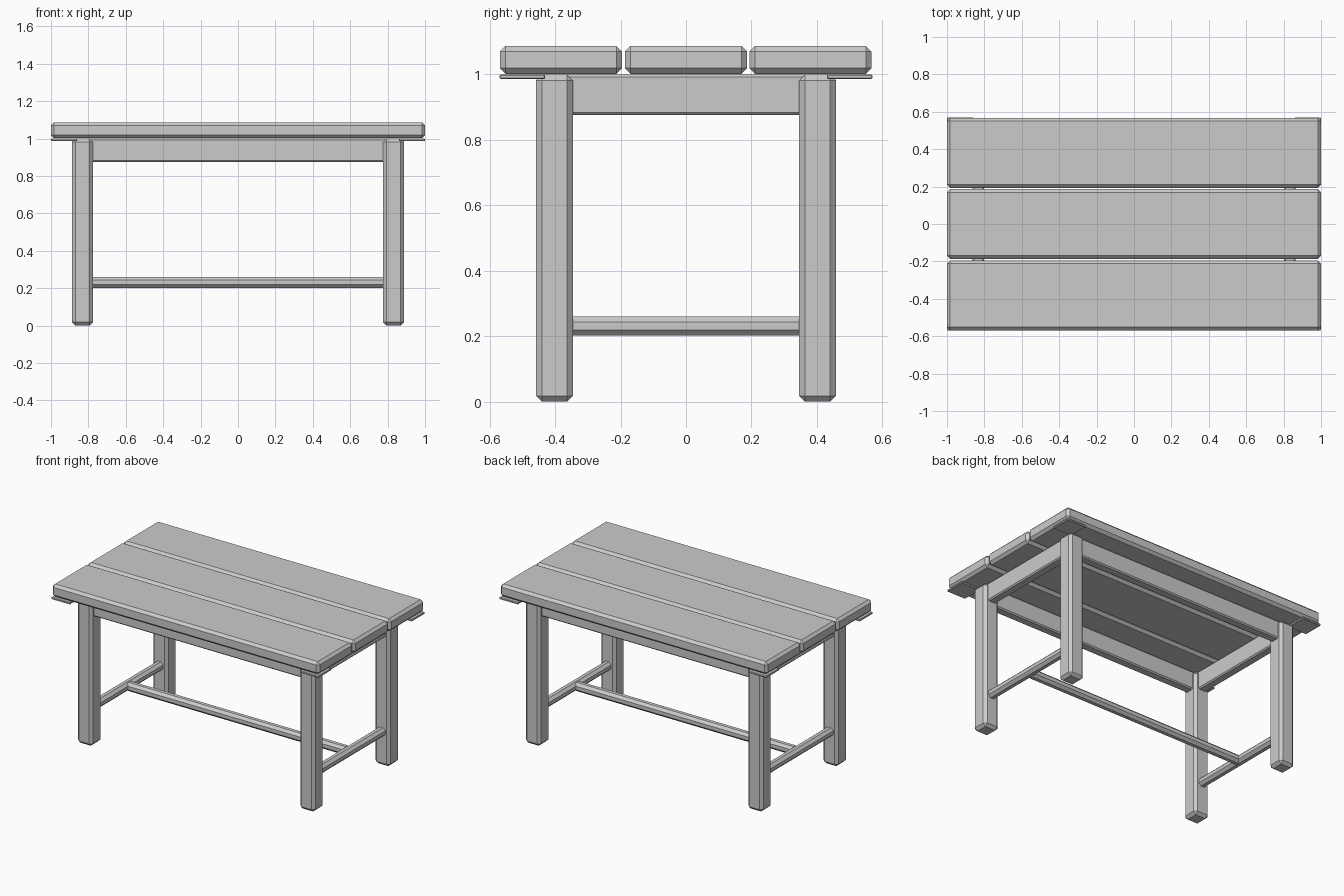
import bpy
import bmesh
from mathutils import Vector

if "Cube" in bpy.data.objects:
    bpy.data.objects.remove(bpy.data.objects["Cube"])


def box(name, lo, hi, chamfer):
    """Chamfered box between two opposite corners."""
    lo, hi = Vector(lo), Vector(hi)
    bm = bmesh.new()
    bmesh.ops.create_cube(bm, size=1)
    bmesh.ops.scale(bm, vec=hi - lo, verts=bm.verts)
    bmesh.ops.bevel(bm, geom=bm.edges[:], offset=chamfer, segments=1,
                    profile=0.5, affect='EDGES')
    mesh = bpy.data.meshes.new(name)
    bm.to_mesh(mesh)
    bm.free()
    obj = bpy.data.objects.new(name, mesh)
    obj.location = (lo + hi) / 2
    bpy.context.collection.objects.link(obj)
    return obj


def centred(name, centre, size, chamfer):
    c, h = Vector(centre), Vector(size) / 2
    return box(name, c - h, c + h, chamfer)


LEG_X, LEG_Y, LEG_W = 0.832, 0.402, 0.112
SIDES = ((-1, "left"), (1, "right"))
ENDS = ((-1, "front"), (1, "back"))

# Three top planks
for i, y in enumerate((-0.382, 0, 0.38)):
    centred(f"top_plank_{i + 1}", (0, y, 1.0445), (2, 0.373, 0.085), 0.017)

# Legs and thin corner plates under the top
for sx, side in SIDES:
    for sy, end in ENDS:
        centred(f"{end}_{side}_leg", (sx * LEG_X, sy * LEG_Y, 0.5),
                (LEG_W, LEG_W, 1.0), 0.018)
        centred(f"{end}_{side}_corner_plate", (sx * 0.93, sy * 0.5, 0.993),
                (0.14, 0.139, 0.014), 0.003)

# Long aprons at front and back
for sy, end in ENDS:
    centred(f"{end}_apron", (0, sy * LEG_Y, 0.938), (1.66, 0.062, 0.125), 0.008)

# Short aprons and low stretchers at the two ends
for sx, side in SIDES:
    centred(f"{side}_apron", (sx * LEG_X, 0, 0.938), (0.062, 0.8, 0.125), 0.008)
    centred(f"{side}_stretcher", (sx * LEG_X, 0, 0.231), (0.058, 0.8, 0.058), 0.017)

# Central stretcher joining the end stretchers
centred("centre_stretcher", (0, 0, 0.231), (1.66, 0.058, 0.058), 0.017)
